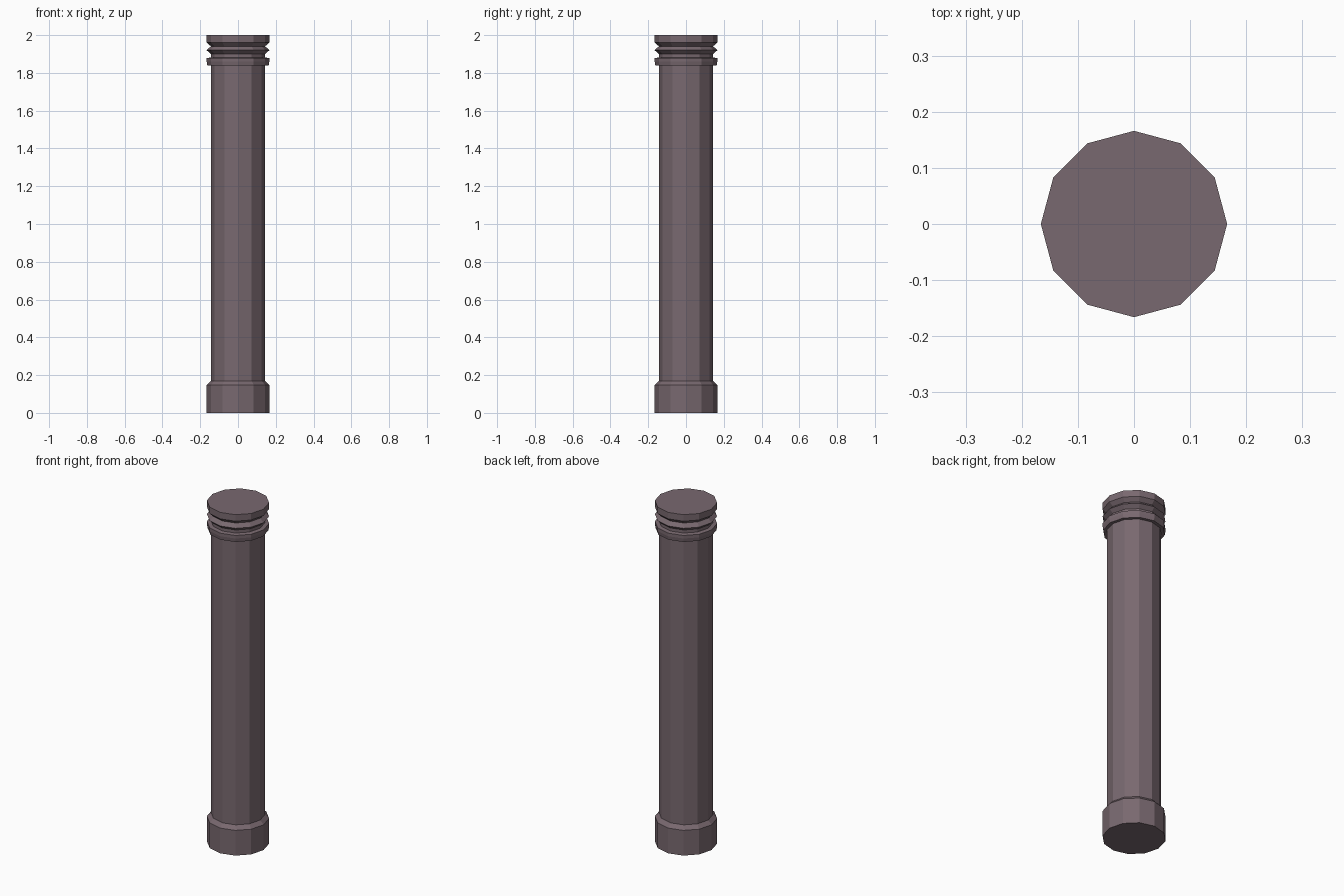
import bpy
import bmesh
from math import cos, sin, tau

cube = bpy.data.objects.get("Cube")
if cube:
    bpy.data.objects.remove(cube)

SIDES = 12
R = 0.166       # base and cap radius
SHAFT = 0.144   # shaft and groove radius

stone = bpy.data.materials.new("mauve_stone")
stone.use_nodes = True
color = (0.19, 0.14, 0.16, 1)
stone.diffuse_color = color
bsdf = stone.node_tree.nodes["Principled BSDF"]
bsdf.inputs["Base Color"].default_value = color
bsdf.inputs["Roughness"].default_value = 0.9


def lathe(name, profile):
    """Turn a (radius, height) profile into a closed faceted solid."""
    bm = bmesh.new()
    rings = [[bm.verts.new((r * cos(tau * i / SIDES), r * sin(tau * i / SIDES), z))
              for i in range(SIDES)] for r, z in profile]
    for low, high in zip(rings, rings[1:]):
        for i in range(SIDES):
            j = (i + 1) % SIDES
            bm.faces.new((low[i], low[j], high[j], high[i]))
    bm.faces.new(rings[0][::-1])
    bm.faces.new(rings[-1])
    mesh = bpy.data.meshes.new(name)
    bm.to_mesh(mesh)
    bm.free()
    mesh.materials.append(stone)
    obj = bpy.data.objects.new(name, mesh)
    bpy.context.collection.objects.link(obj)
    return obj


# One continuous turned column: plinth, shaft, collar, ridge and cap
plinth = [(R, 0), (R, 0.148), (SHAFT, 0.17)]
shaft = [(SHAFT, 1.838)]
collar = [(R, 1.842), (R, 1.878), (SHAFT, 1.882)]
# Collar has a slightly tapered underside
collar[0:1] = [(R - 0.004, 1.838), (R, 1.86)]
ridge = [(SHAFT, 1.9), (R, 1.92), (SHAFT, 1.941)]
cap = [(R, 1.962), (R, 2)]
lathe("column", plinth + shaft + collar + ridge + cap)
